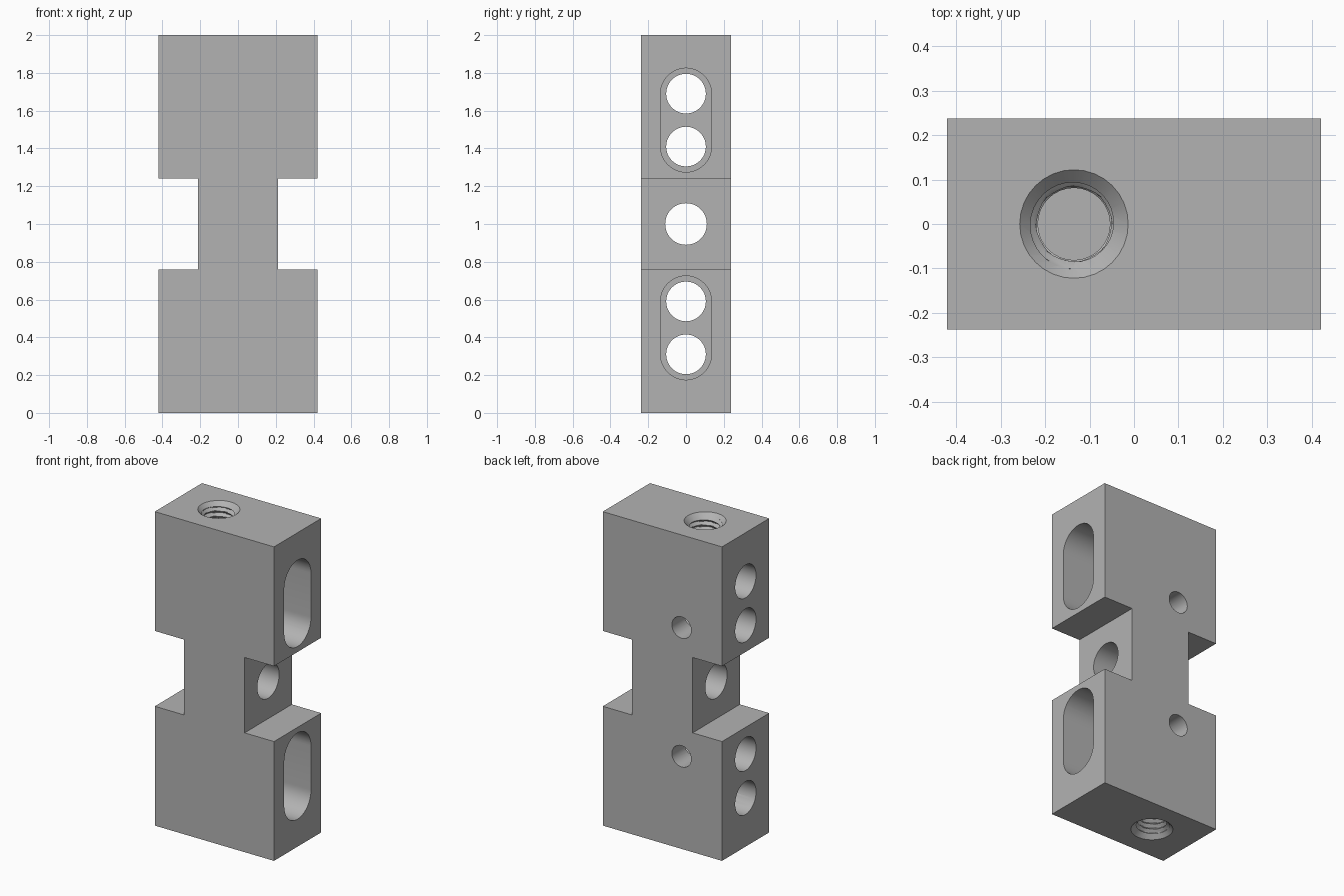
import bpy, bmesh
from math import sin, cos, pi, radians
from mathutils import Matrix, Vector

cube = bpy.data.objects.get("Cube")
if cube:
    bpy.data.objects.remove(cube, do_unlink=True)

W, D, H = 0.42, 0.2375, 2.0      # half width, half depth, height
NECK, Z0, Z1 = 0.213, 0.76, 1.24  # waist notches
SCREW_X = -0.135
UPPER, INNER = 1.69, 1.41         # bore heights in the top half
PITCH, ROWS, SEGS = 0.034, 8, 32

metal = bpy.data.materials.new("grey metal")
metal.use_nodes = True
grey = (0.45, 0.45, 0.45, 1)
metal.diffuse_color = grey
metal.node_tree.nodes["Principled BSDF"].inputs["Base Color"].default_value = grey


def make(name, bm):
    bmesh.ops.recalc_face_normals(bm, faces=bm.faces)
    mesh = bpy.data.meshes.new(name)
    bm.to_mesh(mesh)
    bm.free()
    mesh.materials.append(metal)
    ob = bpy.data.objects.new(name, mesh)
    bpy.context.collection.objects.link(ob)
    return ob


def extrude(name, points, direction):
    bm = bmesh.new()
    face = bm.faces.new([bm.verts.new(p) for p in points])
    top = bmesh.ops.extrude_face_region(bm, geom=[face])["geom"]
    bmesh.ops.translate(bm, vec=direction,
                        verts=[v for v in top if isinstance(v, bmesh.types.BMVert)])
    return make(name, bm)


def lathe(name, rings, flip):
    """Stacked rings (height, radius function of angle) around the screw axis."""
    bm = bmesh.new()
    loops = []
    for z, radius in rings:
        loop = []
        for i in range(SEGS):
            a = 2 * pi * i / SEGS
            r = radius(a)
            loop.append(bm.verts.new((SCREW_X + r * cos(a), r * sin(a), z)))
        loops.append(loop)
    for lo, hi in zip(loops, loops[1:]):
        for i in range(SEGS):
            j = (i + 1) % SEGS
            bm.faces.new((lo[i], lo[j], hi[j], hi[i]))
    bm.faces.new(loops[0])
    bm.faces.new(loops[-1])
    if flip:  # turn end for end for the lower screw hole
        turn = Matrix.Translation((0, 0, 1)) @ Matrix.Rotation(pi, 4, 'X') @ Matrix.Translation((0, 0, -1))
        bm.transform(turn)
    return make(name, bm)


def bore(name, start, axis, length, radius):
    bm = bmesh.new()
    rot = Vector((0, 0, 1)).rotation_difference(Vector(axis)).to_matrix().to_4x4()
    mid = Vector(start) + Vector(axis) * length / 2
    bmesh.ops.create_cone(bm, cap_ends=True, segments=48, radius1=radius, radius2=radius,
                          depth=length, matrix=Matrix.Translation(mid) @ rot)
    return make(name, bm)


def slot(name, low, high, floor, r=0.135):
    pts = []
    for centre, start in ((high, 0), (low, pi)):
        for i in range(25):
            a = start + pi * i / 24
            pts.append((floor, r * cos(a), centre + r * sin(a)))
    return extrude(name, pts, (1, 0, 0))


def thread_radius(height):
    def radius(angle):
        phase = (height / PITCH - angle / (2 * pi)) % 1
        return 0.083 + 0.02 * (1 - abs(2 * phase - 1))
    return radius


# Waisted block
half = [(NECK, Z1), (W, Z1), (W, H)]
outline = [(W, 0), (W, Z0), (NECK, Z0)] + half
outline += [(-x, z) for x, z in reversed(outline)]
block = extrude("clamp_block", [(x, -D, z) for x, z in outline], (0, 2 * D, 0))

# Cross bore through the waist
cutters = [bore("waist_bore", (-1, 0, 1), (1, 0, 0), 2, 0.11)]

for part, flip in (("upper", False), ("lower", True)):
    heights = [H - z if flip else z for z in (INNER, UPPER)]
    # Paired cross bores and the long recess joining them
    for i, z in enumerate(heights):
        cutters.append(bore(f"{part}_cross_bore_{i}", (-1, 0, z), (1, 0, 0), 2, 0.105))
    cutters.append(slot(f"{part}_recess", min(heights), max(heights), 0.05))
    # Small hole in the back
    cutters.append(bore(f"{part}_back_hole", (SCREW_X, 0, heights[0]), (0, 1, 0), 1, 0.068))
    # Threaded screw hole with a pilot and a chamfered mouth
    count = int((H + 0.02 - UPPER) / PITCH * ROWS)
    rows = [UPPER + k * PITCH / ROWS for k in range(count)]
    cutters.append(lathe(f"{part}_pilot", [(1.55, lambda a: 0.081), (1.9, lambda a: 0.081)], flip))
    cutters.append(lathe(f"{part}_thread", [(z, thread_radius(z)) for z in rows], flip))
    cutters.append(lathe(f"{part}_chamfer",
                         [(H - 0.045, lambda a: 0.077), (H + 0.03, lambda a: 0.152)], flip))

for cutter in cutters:
    cutter.hide_render = True
    mod = block.modifiers.new(cutter.name, 'BOOLEAN')
    mod.operation, mod.solver, mod.object = 'DIFFERENCE', 'EXACT', cutter

# Bake the cuts and drop the cutters
bpy.context.view_layer.update()
result = bpy.data.meshes.new_from_object(block.evaluated_get(bpy.context.evaluated_depsgraph_get()))
block.modifiers.clear()
block.data = result
for cutter in cutters:
    bpy.data.objects.remove(cutter, do_unlink=True)

bpy.ops.object.select_all(action='DESELECT')
block.select_set(True)
bpy.context.view_layer.objects.active = block
bpy.ops.object.shade_smooth_by_angle(angle=radians(30))
